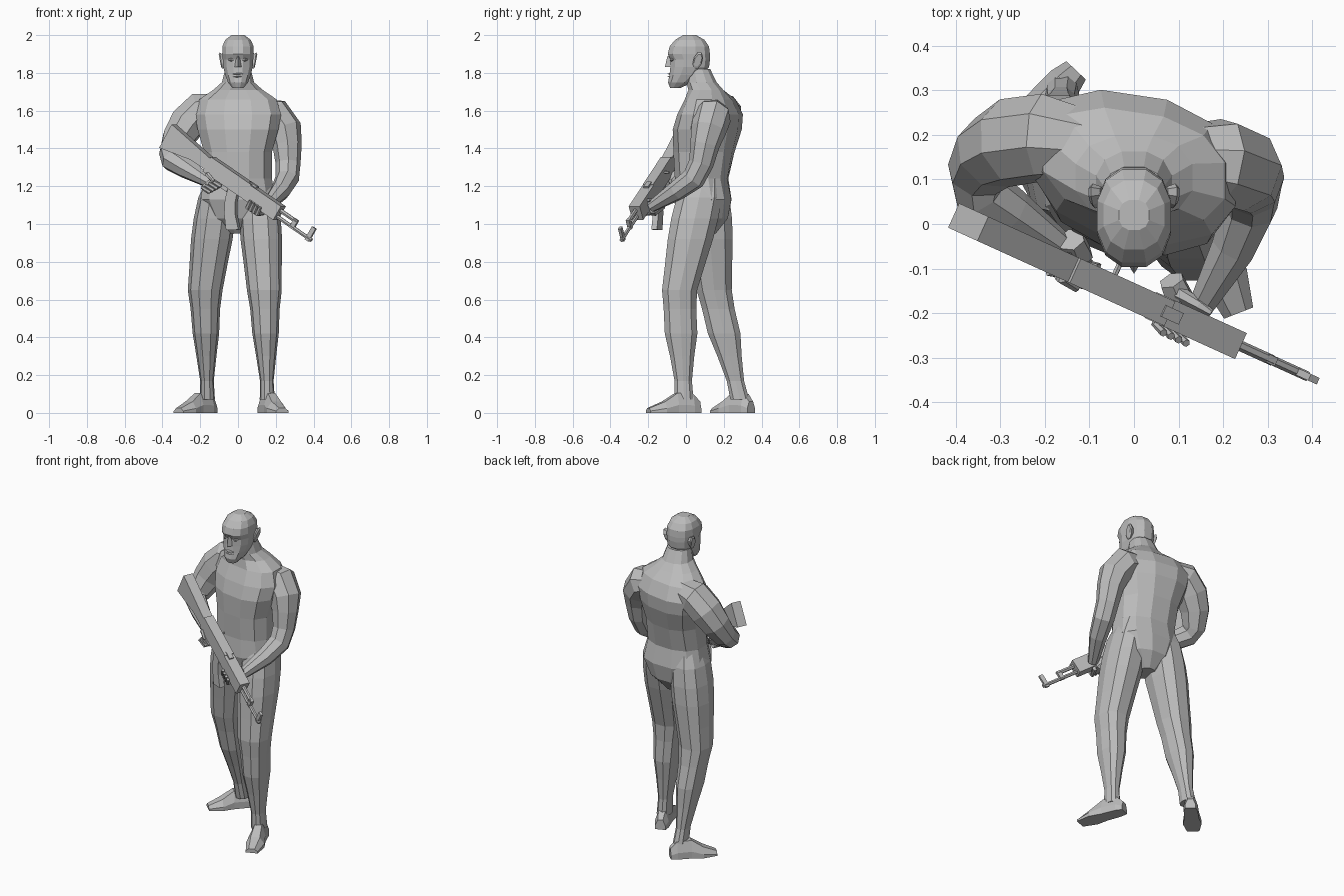
import bpy, bmesh, math
from mathutils import Vector, Quaternion

if "Cube" in bpy.data.objects:
    bpy.data.objects.remove(bpy.data.objects["Cube"], do_unlink=True)

grey = bpy.data.materials.new("plain_grey")
grey.use_nodes = True
grey.diffuse_color = (.5, .5, .5, 1)
grey.node_tree.nodes["Principled BSDF"].inputs["Base Color"].default_value = grey.diffuse_color
vertical = Vector((0, 0, 1))


def skin(name, rings):
    """Join a row of equal point rings into one capped, flat-shaded object."""
    bm = bmesh.new()
    loops = [[bm.verts.new(point) for point in ring] for ring in rings]
    count = len(loops[0])
    for low, high in zip(loops, loops[1:]):
        for i in range(count):
            following = (i + 1) % count
            bm.faces.new((low[i], low[following], high[following], high[i]))
    bm.faces.new(loops[0])
    bm.faces.new(loops[-1])
    bmesh.ops.recalc_face_normals(bm, faces=bm.faces)
    mesh = bpy.data.meshes.new(name)
    bm.to_mesh(mesh)
    bm.free()
    mesh.materials.append(grey)
    obj = bpy.data.objects.new(name, mesh)
    bpy.context.collection.objects.link(obj)


def unit_ring(sides, power=1):
    """Rounded unit outline with a flat side towards the front."""
    points = []
    for i in range(sides):
        angle = math.tau * (i + .5) / sides - math.pi / 2
        c, s = math.cos(angle), math.sin(angle)
        points.append((math.copysign(abs(c) ** power, c), math.copysign(abs(s) ** power, s)))
    return points


def level_ring(centre, half_width, half_depth, sides, turn=0):
    """Horizontal ring; turn carries its left side forward."""
    return [centre + Vector((half_width * px, half_depth * py - turn * half_width * px, 0))
            for px, py in unit_ring(sides, .85)]


def upright(name, stations, turn_at_height):
    """Central body part from height, half width, front y and back y."""
    skin(name, [level_ring(Vector((0, (front + back) / 2, z)), half, (back - front) / 2,
                           12, turn_at_height(z)) for z, half, front, back in stations])


def tube(name, path, radii, sides=6):
    """Limb or rod whose rings follow the path without twisting."""
    last = len(path) - 1
    turn, previous, rings = Quaternion(), vertical, []
    for i, (point, radius) in enumerate(zip(path, radii)):
        tangent = (path[min(i + 1, last)] - path[max(i - 1, 0)]).normalized()
        turn = previous.rotation_difference(tangent) @ turn
        previous = tangent
        rings.append([point + turn @ Vector((px, py, 0)) * radius for px, py in unit_ring(sides)])
    skin(name, rings)


# Torso and neck, with the left shoulder carried forward
def shoulder_turn(z):
    return .15 * min(max((z - 1.1) / .4, 0), 1) if z < 1.7 else 0


upright("torso", [
    (.95, .05, .03, .16),
    (1.03, .15, -.04, .225),
    (1.13, .205, -.07, .245),
    (1.24, .185, -.06, .225),
    (1.38, .185, -.065, .255),
    (1.5, .22, -.065, .29),
    (1.58, .235, -.04, .295),
    (1.66, .21, 0, .255),
    (1.71, .135, .01, .2),
    (1.75, .088, 0, .165),
    (1.82, .07, 0, .13),
], shoulder_turn)

# Head with face details
upright("head", [
    (1.72, .03, -.085, -.03),
    (1.75, .055, -.097, .04),
    (1.79, .07, -.09, .09),
    (1.83, .08, -.086, .125),
    (1.87, .083, -.084, .13),
    (1.9, .086, -.1, .13),
    (1.94, .085, -.09, .125),
    (1.975, .07, -.06, .1),
    (2, .035, -.015, .055),
], lambda z: 0)
skin("nose", [[(-half, -.08, z), (half, -.08, z), (0, tip, z)]
              for half, tip, z in ((.02, -.112, 1.83), (.008, -.098, 1.89))])
for name, z in (("upper_lip", 1.795), ("lower_lip", 1.78)):
    skin(name, [[(x, -.08, z - .007), (x, abs(x) / 2 - .1, z), (x, -.08, z + .007)]
                for x in (-.027, 0, .027)])
for side, label in ((1, "left"), (-1, "right")):
    skin(label + "_ear", [[(side * (out + .007 * py), .063 + .026 * px * size + .01 * py,
                            1.865 + .046 * py * size) for px, py in unit_ring(8)]
                          for out, size in ((.07, .7), (.09, 1), (.096, .75))])
    tube(label + "_eye", [Vector((side * x, y, 1.87)) for x, y in
                          ((.02, -.077), (.035, -.077), (.05, -.067))], [.004, .01, .004])


# Legs: one shared muscle profile along each bent thigh and shin
def leg(name, hip, knee, ankle):
    hip, knee, ankle = Vector((*hip, 1.14)), Vector((*knee, .64)), Vector((*ankle, .07))
    rings = []
    for z, half_width, half_depth in ((1.26, .06, .09), (1.14, .1, .125), (1.03, .11, .13),
                                      (.92, .11, .125), (.78, .1, .11), (.65, .092, .097),
                                      (.55, .078, .09), (.42, .07, .09), (.3, .053, .067),
                                      (.17, .036, .048), (.07, .04, .052)):
        top, bottom = (hip, knee) if z > knee.z else (knee, ankle)
        centre = bottom.lerp(top, (z - bottom.z) / (top.z - bottom.z))
        rings.append(level_ring(centre, half_width, half_depth, 10))
    skin(name, rings)


def foot(name, heel, toe):
    """Wedge along the sole: position, half width and height."""
    heel, toe = Vector((*heel, 0)), Vector((*toe, 0))
    across = (toe - heel).cross(vertical).normalized()
    section = ((-1, 0), (-1, .4), (-.5, 1), (.5, 1), (1, .4), (1, 0))
    skin(name, [[heel.lerp(toe, t) + across * half * a + vertical * height * b for a, b in section]
                for t, half, height in ((0, .03, .06), (.14, .04, .1), (.45, .042, .105),
                                        (.7, .053, .06), (1, .035, .025))])


leg("left_leg", (.11, .07), (.14, -.036), (.155, -.01))
leg("right_leg", (-.11, .11), (-.175, .15), (-.162, .285))
foot("left_foot", (.13, .07), (.235, -.2))
foot("right_foot", (-.13, .345), (-.315, .15))


# Arms: from inside the chest over shoulder and elbow to the wrist, with a radius each
def arm(name, stations):
    tube(name, [Vector(station[:3]) for station in stations],
         [station[3] for station in stations], 8)


arm("left_arm", [
    (.08, .15, 1.6, .07),
    (.195, .14, 1.57, .1),
    (.245, .12, 1.5, .094),
    (.26, .1, 1.42, .078),
    (.265, .08, 1.32, .066),
    (.26, .04, 1.24, .063),
    (.225, -.05, 1.175, .053),
    (.15, -.185, 1.09, .03),
])
arm("right_arm", [
    (-.08, .18, 1.62, .07),
    (-.2, .195, 1.6, .1),
    (-.27, .185, 1.53, .1),
    (-.32, .16, 1.45, .087),
    (-.35, .115, 1.37, .07),
    (-.345, .07, 1.34, .066),
    (-.28, .025, 1.3, .058),
    (-.14, -.07, 1.215, .03),
])

# Rifle frame: along the barrel, upwards, and out to the front side
origin = Vector((0, -.165, 1.2))
along = Vector((.77, -.35, -.53)).normalized()
outward = along.cross(vertical).normalized()
upward = outward.cross(along)


def place(length, height, side=0):
    return origin + along * length + upward * height + outward * side


def slab(name, outline, half):
    """Side outline of a rifle part, given thickness across the rifle."""
    skin(name, [[place(length, height, side) for length, height in outline]
                for side in (-half, half)])


def block(name, rear, front, bottom, top, half):
    slab(name, [(rear, bottom), (front, bottom), (front, top), (rear, top)], half)


def rod(name, points, radii):
    tube(name, [place(*point) for point in points], radii)


# Rifle body
slab("stock", [(-.49, .08), (-.2, .045), (-.2, -.02), (-.3, -.022), (-.485, -.064)], .03)
block("receiver", -.205, .07, -.035, .055, .03)
block("handguard", .07, .28, -.035, .05, .032)
block("trigger_guard", -.1, -.04, -.06, -.03, .006)
block("rear_sight", .05, .1, .05, .06, .014)
block("front_sight", .48, .505, -.03, .05, .008)
block("gas_block", .37, .395, -.024, .032, .01)
slab("pistol_grip", [(-.145, -.03), (-.095, -.03), (-.13, -.12), (-.175, -.11)], .018)
rod("barrel", [(.27, -.015), (.515, -.015)], [.011, .011])
rod("gas_tube", [(.27, .022), (.39, .022)], [.012, .012])
rod("charging_handle", [(-.09, .03, -.02), (-.09, .03, -.055)], [.007, .007])

# Magazine curving forward as it drops
magazine = []
for step in range(4):
    t = step / 3
    middle, drop = .03 * t + .08 * t * t - .01, -.03 - .18 * t
    magazine.append([place(middle + .03 * a, drop + .02 * a * t, .016 * b)
                     for a, b in ((-1, -1), (1, -1), (1, 1), (-1, 1))])
skin("magazine", magazine)

# Hands: palms behind the rifle, fingers curled round it
rod("left_palm", [(.1, -.045, -.07), (.15, -.05, -.035), (.16, -.055, .02)], [.03, .038, .018])
rod("left_thumb", [(.12, -.03, -.05), (.16, .01, -.045), (.185, .03, -.04)], [.018, .014, .008])
rod("right_palm", [(-.19, -.04, -.06), (-.145, -.06, -.035), (-.12, -.09, -.025)], [.032, .036, .022])
rod("right_thumb", [(-.19, -.04, -.03), (-.17, -.035, .03), (-.12, -.045, .035)], [.018, .014, .009])
finger = [.014, .013, .009]
for i, label in enumerate(("index", "middle", "ring", "little")):
    reach = .12 + .022 * i
    rod("left_" + label + "_finger",
        [(reach, -.05, -.03), (reach, -.057, .035), (reach, -.015, .045)], finger)
    reach, drop = -.1 - .012 * i, -.05 - .02 * i
    rod("right_" + label + "_finger",
        [(reach, drop, -.035), (reach + .015, drop, .02), (reach - .03, drop, .028)], finger)
